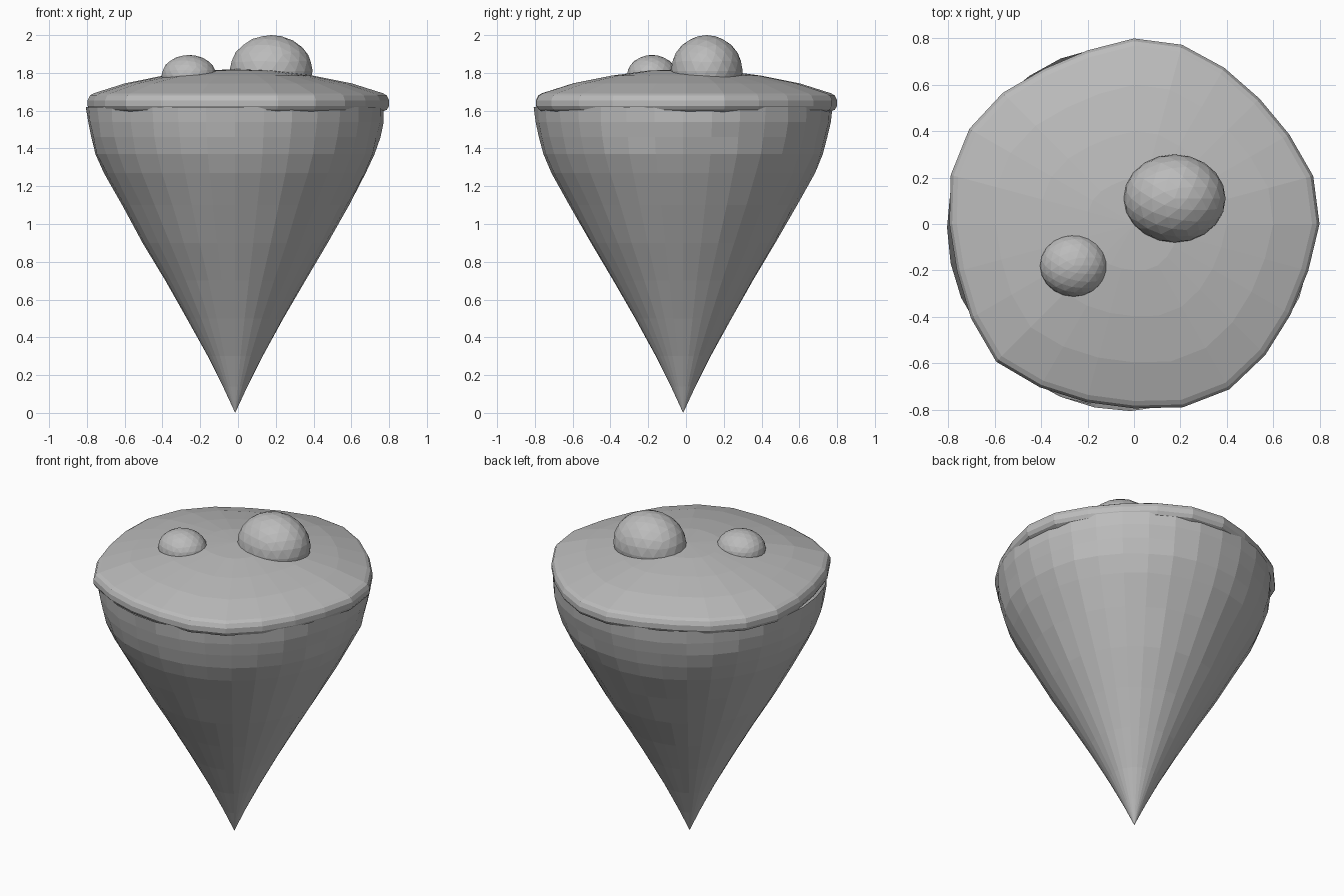
import bpy
import bmesh
import math
import random
from mathutils import Vector

random.seed(4)

if "Cube" in bpy.data.objects:
    bpy.data.objects.remove(bpy.data.objects["Cube"], do_unlink=True)

stone = bpy.data.materials.new("stone grey")
stone.use_nodes = True
colour = (0.5, 0.5, 0.5, 1.0)
stone.diffuse_color = colour
stone.node_tree.nodes["Principled BSDF"].inputs["Base Color"].default_value = colour


def finish(name, bm):
    """Turn a bmesh into a flat shaded object."""
    bmesh.ops.recalc_face_normals(bm, faces=bm.faces)
    mesh = bpy.data.meshes.new(name)
    bm.to_mesh(mesh)
    bm.free()
    mesh.materials.append(stone)
    obj = bpy.data.objects.new(name, mesh)
    bpy.context.collection.objects.link(obj)
    return obj


def add_ring(bm, points):
    return [bm.verts.new(p) for p in points]


def bridge(bm, ring_a, ring_b):
    count = len(ring_a)
    for i in range(count):
        j = (i + 1) % count
        bm.faces.new((ring_a[i], ring_a[j], ring_b[j], ring_b[i]))


def fan(bm, ring, point):
    centre = bm.verts.new(point)
    for i, vert in enumerate(ring):
        bm.faces.new((vert, ring[(i + 1) % len(ring)], centre))


# Ground slab: irregular outline, domed top, rounded rim
radii = [.80, .80, .773, .765, .778, .80, .80, .775, .773, .80, .82, .818,
         .796, .79, .812, .84, .813, .795, .795, .818, .823, .80, .78, .778]
outline = []
for i, radius in enumerate(radii):
    angle = math.tau * i / len(radii)
    outline.append(Vector((radius * math.cos(angle), radius * math.sin(angle), 0)))

slab_profile = [(.25, 1.812), (.5, 1.785), (.75, 1.745), (.96, 1.692), (.985, 1.68),
                (1, 1.655), (1, 1.625), (.985, 1.605), (.95, 1.592)]
bm = bmesh.new()
rings = []
for scale, z in slab_profile:
    rings.append(add_ring(bm, [p * scale + Vector((0, 0, z)) for p in outline]))
for upper, lower in zip(rings, rings[1:]):
    bridge(bm, upper, lower)
fan(bm, rings[0], (0, 0, 1.82))
fan(bm, rings[-1], (0, 0, 1.6))
finish("ground_slab", bm)

# Rock cone: rounder than the slab, slightly uneven, tapering to a point
cone_profile = [(.788, 1.62), (.782, 1.54), (.766, 1.46), (.742, 1.37), (.695, 1.27),
                (.60, 1.1), (.49, .9), (.37, .7), (.255, .5), (.145, .3), (.065, .14)]
sides = 32
offset = Vector((-.015, -.015, 0))
bm = bmesh.new()
rings = []
for radius, z in cone_profile:
    points = []
    for i in range(sides):
        angle = math.tau * i / sides
        r = radius * (1 + random.uniform(-.006, .006))
        points.append(offset + Vector((r * math.cos(angle), r * math.sin(angle), z)))
    rings.append(add_ring(bm, points))
for upper, lower in zip(rings, rings[1:]):
    bridge(bm, upper, lower)
fan(bm, rings[-1], offset)
finish("rock_cone", bm)


# Boulders: faceted, half sunk into the slab
def boulder(name, location, size):
    bm = bmesh.new()
    bmesh.ops.create_icosphere(bm, subdivisions=3, radius=1)
    bmesh.ops.scale(bm, vec=size, verts=bm.verts)
    finish(name, bm).location = location


boulder("large_boulder", (.175, .11, 1.81), (.22, .19, .19))
boulder("small_boulder", (-.26, -.18, 1.785), (.145, .133, .11))
